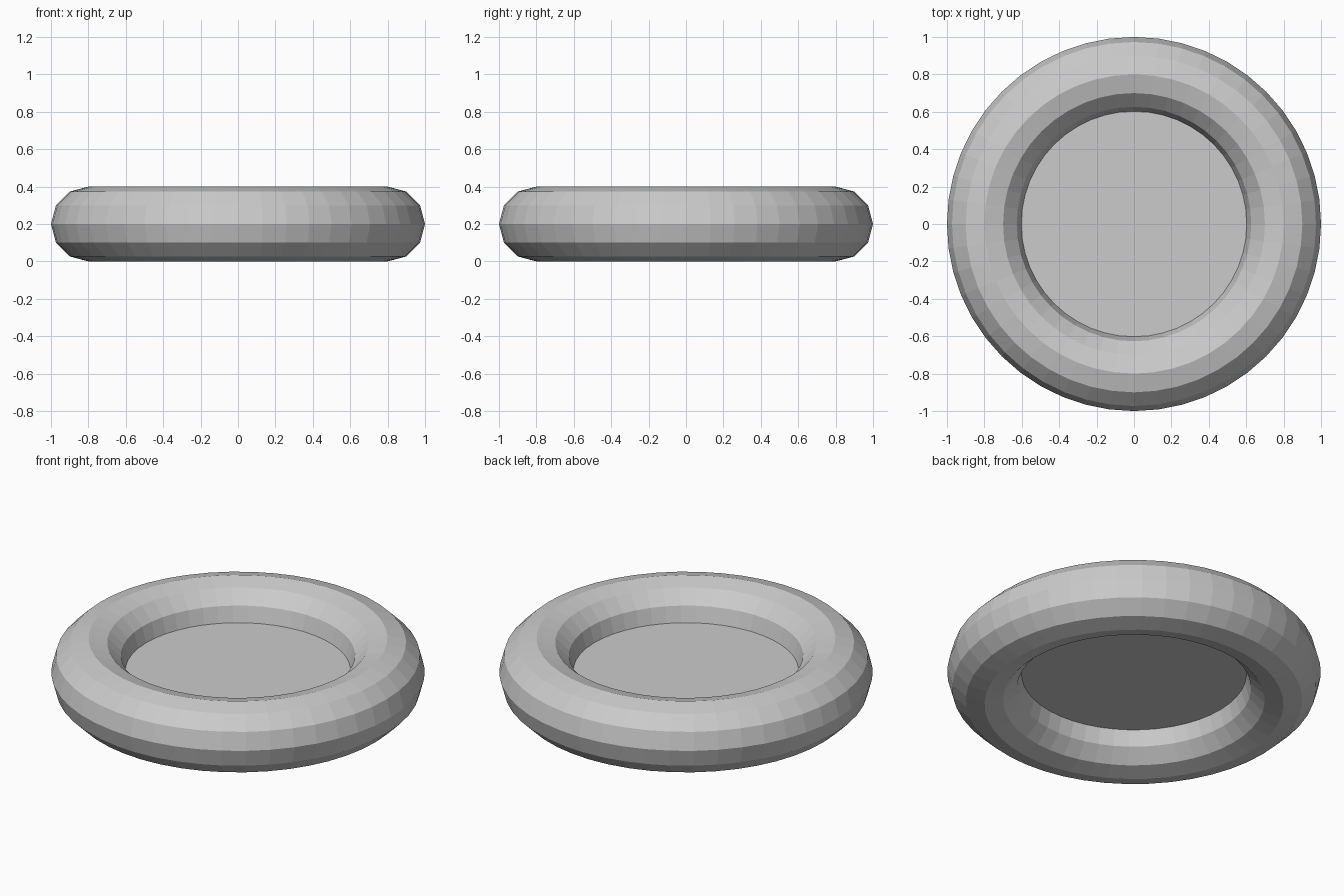
import bpy

if "Cube" in bpy.data.objects:
    bpy.data.objects.remove(bpy.data.objects["Cube"])

# Low-poly ring lying flat
bpy.ops.mesh.primitive_torus_add(
    major_segments=48, minor_segments=12,
    major_radius=0.8, minor_radius=0.2, location=(0, 0, 0.2))
bpy.context.object.name = "ring"

# Thin disc closing the hole at mid height
bpy.ops.mesh.primitive_cylinder_add(
    vertices=48, radius=0.61, depth=0.02, location=(0, 0, 0.2))
bpy.context.object.name = "floor_disc"
